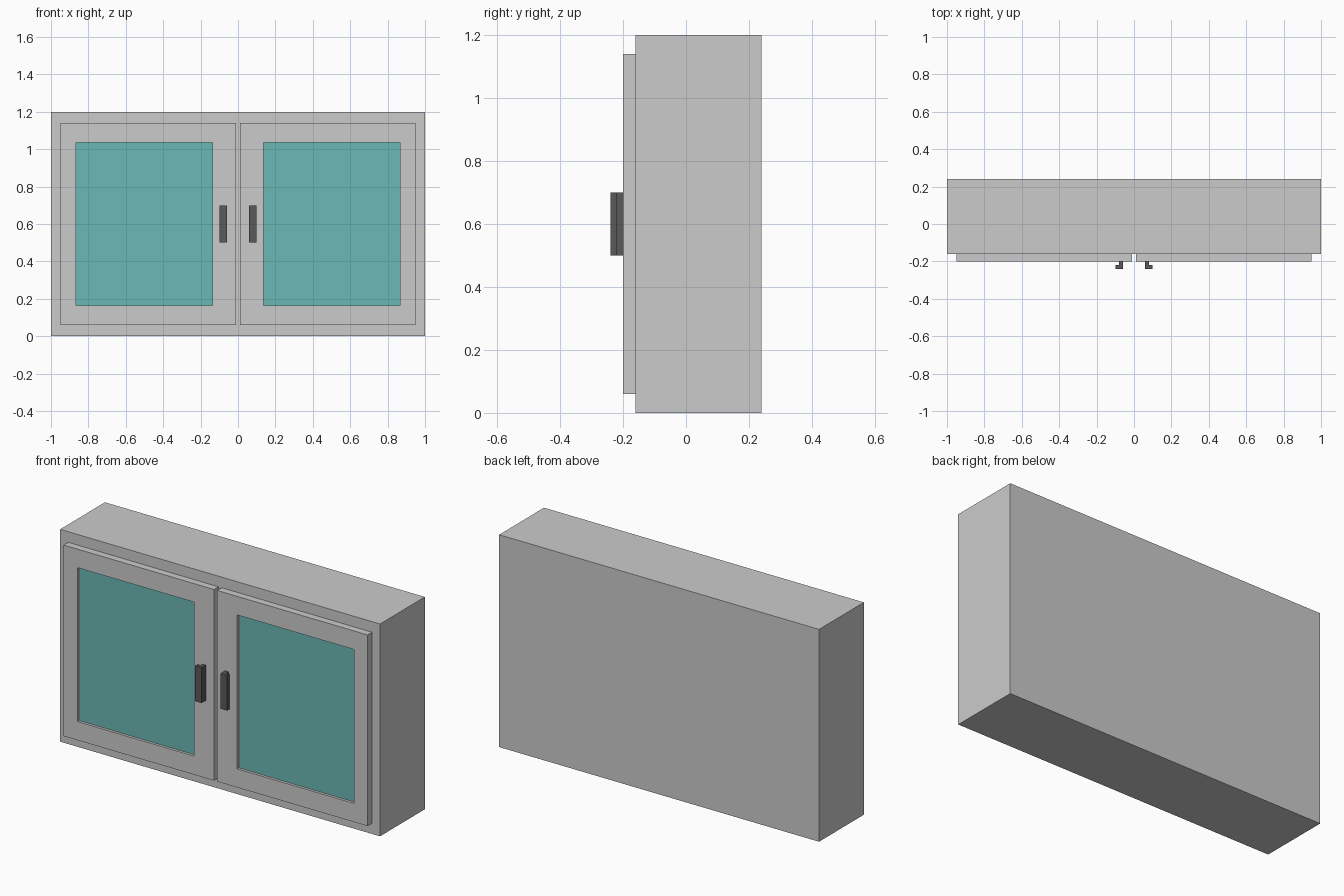
import bpy, bmesh

if "Cube" in bpy.data.objects:
    bpy.data.objects.remove(bpy.data.objects["Cube"])


def finish(name, bm, mat=None, mirrored=False):
    bmesh.ops.recalc_face_normals(bm, faces=bm.faces)
    mesh = bpy.data.meshes.new(name)
    bm.to_mesh(mesh)
    bm.free()
    obj = bpy.data.objects.new(name, mesh)
    bpy.context.collection.objects.link(obj)
    if mat:
        mesh.materials.append(mat)
    if mirrored:
        obj.modifiers.new("mirror", "MIRROR").use_mirror_merge = False
    return obj


def extrude(bm, faces, vec):
    res = bmesh.ops.extrude_face_region(bm, geom=faces)
    verts = [g for g in res["geom"] if isinstance(g, bmesh.types.BMVert)]
    bmesh.ops.translate(bm, verts=verts, vec=vec)


def slab(name, x0, x1, y0, y1, z0, z1, **kw):
    bm = bmesh.new()
    pts = [(x0, z0), (x1, z0), (x1, z1), (x0, z1)]
    face = bm.faces.new([bm.verts.new((x, y0, z)) for x, z in pts])
    extrude(bm, [face], (0, y1 - y0, 0))
    return finish(name, bm, **kw)


def frame(name, outer, inner, y0, y1, **kw):
    bm = bmesh.new()
    rings = []
    for x0, x1, z0, z1 in (outer, inner):
        pts = [(x0, z0), (x1, z0), (x1, z1), (x0, z1)]
        rings.append([bm.verts.new((x, y0, z)) for x, z in pts])
    a, b = rings
    faces = [bm.faces.new((a[i], a[(i + 1) % 4], b[(i + 1) % 4], b[i])) for i in range(4)]
    extrude(bm, faces, (0, y1 - y0, 0))
    return finish(name, bm, **kw)


def material(name, color):
    mat = bpy.data.materials.new(name)
    mat.diffuse_color = color
    mat.use_nodes = True
    mat.node_tree.nodes["Principled BSDF"].inputs["Base Color"].default_value = mat.diffuse_color
    return mat


glass = material("teal_glass", (0.15, 0.48, 0.46, 1))
dark = material("dark_metal", (0.1, 0.1, 0.1, 1))

# Cabinet body
slab("cabinet_body", -1, 1, -0.16, 0.24, 0, 1.2)

# Door frames and recessed panes, mirrored to the left
opening = (0.135, 0.865, 0.165, 1.035)
frame("door_frames", (0.01, 0.95, 0.06, 1.14), opening, -0.20, -0.16, mirrored=True)
slab("glass_panes", opening[0], opening[1], -0.185, -0.165, opening[2], opening[3],
     mat=glass, mirrored=True)

# L-section pull handles
bm = bmesh.new()
profile = [(0.06, -0.20), (0.06, -0.24), (0.10, -0.24), (0.10, -0.22), (0.08, -0.22), (0.08, -0.20)]
base = bm.faces.new([bm.verts.new((x, y, 0.5)) for x, y in profile])
extrude(bm, [base], (0, 0, 0.2))
finish("door_handles", bm, mat=dark, mirrored=True)
